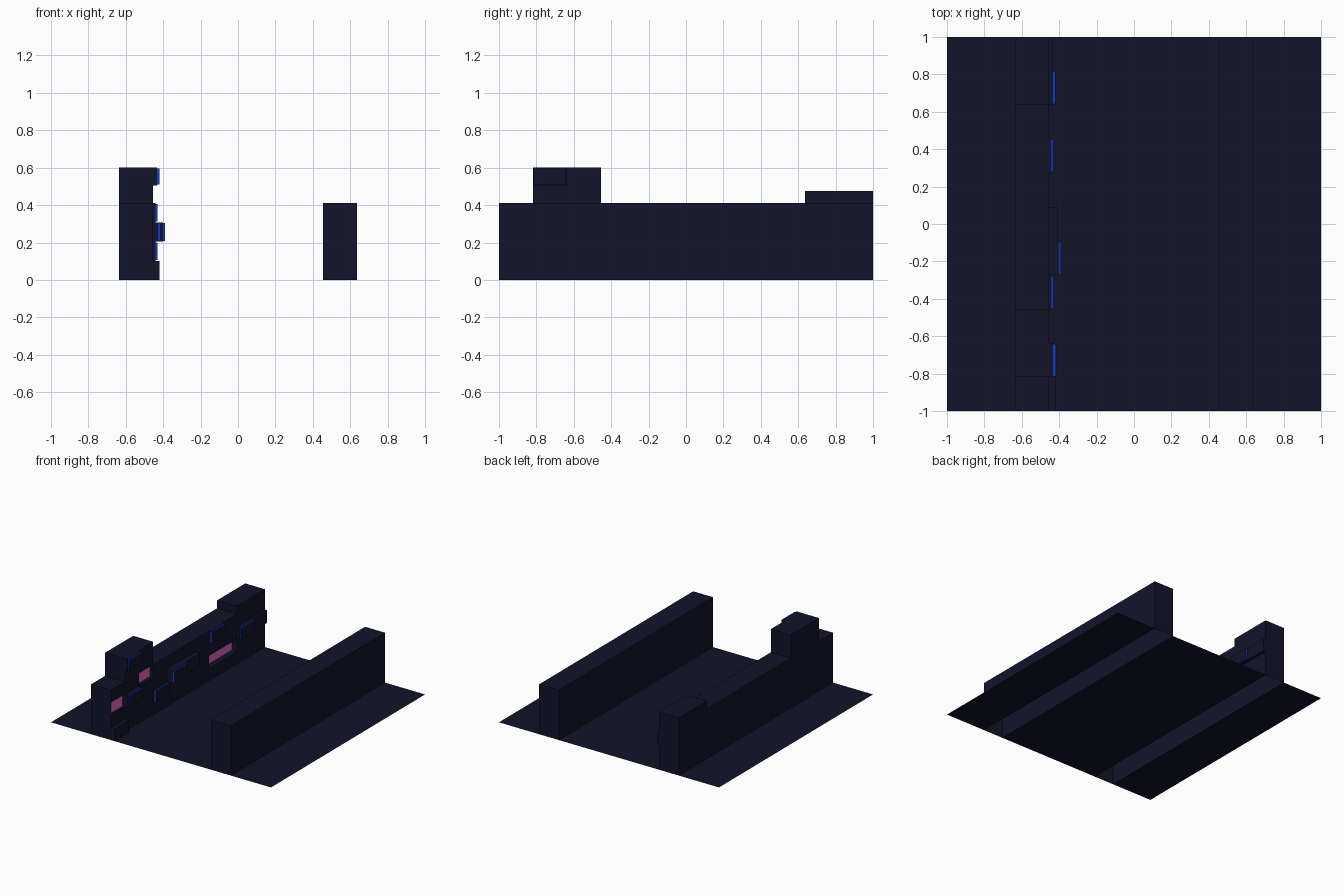
import bpy, bmesh

if "Cube" in bpy.data.objects:
    bpy.data.objects.remove(bpy.data.objects["Cube"])

STEP = 2 / 11          # panel length along the trench
ROW = 0.41 / 4         # panel height
OUT, INN = 0.635, 0.455
WALL_H = 0.41


def material(name, rgb):
    m = bpy.data.materials.new(name)
    m.diffuse_color = (*rgb, 1)
    m.use_nodes = True
    m.node_tree.nodes["Principled BSDF"].inputs["Base Color"].default_value = m.diffuse_color
    return m


MATS = [material("dark_navy", (0.006, 0.007, 0.022)),
        material("blue_glow", (0.01, 0.035, 0.65)),
        material("pink_window", (0.7, 0.16, 0.52))]


def build(name, quads):
    """quads: list of (four corners, material index)"""
    bm = bmesh.new()
    for pts, mi in quads:
        bm.faces.new([bm.verts.new(p) for p in pts]).material_index = mi
    bmesh.ops.remove_doubles(bm, verts=bm.verts, dist=1e-4)
    bmesh.ops.recalc_face_normals(bm, faces=bm.faces)
    me = bpy.data.meshes.new(name)
    bm.to_mesh(me)
    bm.free()
    for m in MATS:
        me.materials.append(m)
    ob = bpy.data.objects.new(name, me)
    bpy.context.collection.objects.link(ob)
    return ob


def flat(x0, x1, y0, y1, z):
    return [(x0, y0, z), (x1, y0, z), (x1, y1, z), (x0, y1, z)]


def across(x0, x1, y, z0, z1):
    return [(x0, y, z0), (x1, y, z0), (x1, y, z1), (x0, y, z1)]


def along(x, y0, y1, z0, z1):
    return [(x, y0, z0), (x, y1, z0), (x, y1, z1), (x, y0, z1)]


def ring(xa, xb, y0, y1, z0, z1, mi):
    return [(across(xa, xb, y0, z0, z1), mi), (across(xa, xb, y1, z0, z1), mi),
            (flat(xa, xb, y0, y1, z0), mi), (flat(xa, xb, y0, y1, z1), mi)]


# ground strips: the walls are open underneath
build("ground", [(flat(a, b, -1, 1, 0), 0)
                 for a, b in ((-1, -OUT), (-INN, INN), (OUT, 1))])

# plain right wall
build("right_wall", [(along(INN, -1, 1, 0, WALL_H), 0),
                     (along(OUT, -1, 1, 0, WALL_H), 0),
                     (flat(INN, OUT, -1, 1, WALL_H), 0),
                     (across(INN, OUT, -1, 0, WALL_H), 0),
                     (across(INN, OUT, 1, 0, WALL_H), 0)])

# left wall: rows of panels, with a tower and a low raised end
tower = [WALL_H, 0.505, 0.6]
raised = [WALL_H, 0.475]
base_rows = [i * ROW for i in range(5)]
columns = [base_rows + (tower[1:] if c in (1, 2) else raised[1:] if c > 8 else [])
           for c in range(11)]

# (column, row): (face x, glowing rim)
blocks = {(0, 0): (-0.42, False), (1, 2): (-0.415, True), (1, 5): (-0.42, True),
          (3, 1): (-0.43, True), (4, 2): (-0.39, True), (5, 2): (-0.41, False),
          (7, 3): (-0.43, True), (9, 2): (-0.42, True), (10, 2): (-0.435, False)}
# (first column, row, number of columns, face x)
windows = [(0, 2, 1, -0.475), (2, 3, 1, -0.482), (7, 1, 2, -0.5)]
window_cells = {(c + k, r) for c, r, n, _ in windows for k in range(n)}

wall, greebles, panes = [], [], []
previous = 0
for c, zs in enumerate(columns):
    y0, y1 = -1 + c * STEP, -1 + (c + 1) * STEP
    top = zs[-1]
    wall.append((flat(-OUT, -INN, y0, y1, top), 0))
    if top != previous:
        wall.append((across(-OUT, -INN, y0, min(top, previous), max(top, previous)), 0))
    previous = top
    for r, (z0, z1) in enumerate(zip(zs, zs[1:])):
        wall.append((along(-OUT, y0, y1, z0, z1), 0))
        if (c, r) in blocks:
            x, glow = blocks[c, r]
            rim = x - 0.012 if glow else x
            greebles += ring(-INN, rim, y0, y1, z0, z1, 0)
            if glow:
                greebles += ring(rim, x, y0 + .004, y1 - .004, z0 + .004, z1 - .004, 1)
                greebles.append((along(rim, y0, y1, z0, z1), 0))
                greebles.append((along(x, y0 + .004, y1 - .004, z0 + .004, z1 - .004), 0))
            else:
                greebles.append((along(x, y0, y1, z0, z1), 0))
        elif (c, r) not in window_cells:
            wall.append((along(-INN, y0, y1, z0, z1), 0))
wall.append((across(-OUT, -INN, 1, 0, previous), 0))

# recessed windows
for c, r, n, x in windows:
    y0, y1 = -1 + c * STEP, -1 + (c + n) * STEP
    z0, z1 = base_rows[r], base_rows[r + 1]
    panes += ring(x, -INN, y0, y1, z0, z1, 0) + [(along(x, y0, y1, z0, z1), 2)]

build("left_wall", wall)
build("wall_blocks", greebles)
build("wall_windows", panes)
